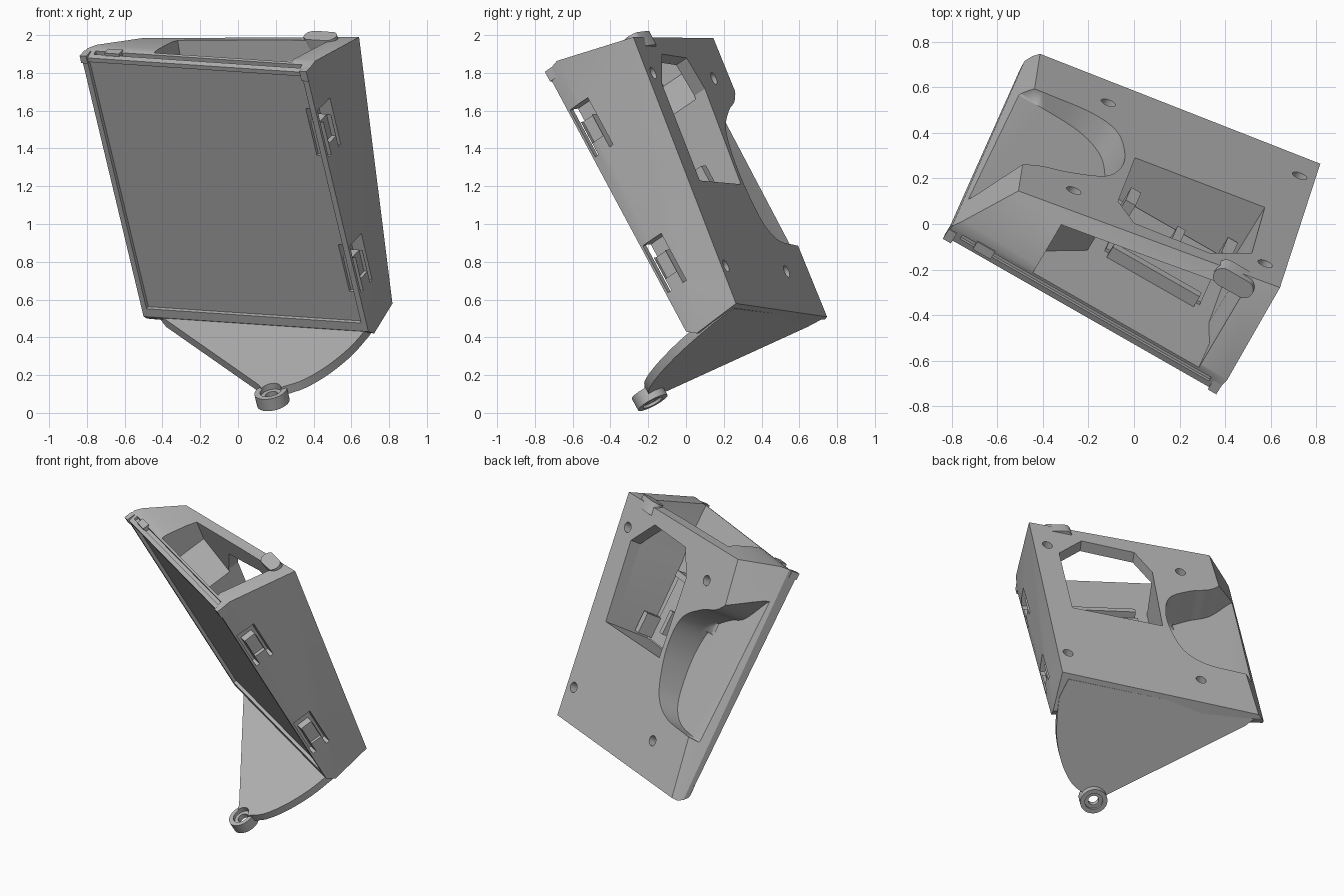
import bpy, bmesh, math
from mathutils import Vector, Matrix

if "Cube" in bpy.data.objects:
    bpy.data.objects.remove(bpy.data.objects["Cube"])

# Tilted frame of the housing: x along width, y towards the back, z up the panel
U = Vector((0.867, -0.495, -0.058)).normalized()
V = Vector((-0.201, -0.465, 0.862))
V = (V - U * V.dot(U)).normalized()
B = V.cross(U)
FRAME = Matrix((U, B, V)).transposed().to_4x4()
FRAME.translation = (-0.50, 0.68, 0.51)

grey = bpy.data.materials.new("plain_grey")
grey.use_nodes = True
grey.diffuse_color = (0.45, 0.45, 0.45, 1)
grey.node_tree.nodes["Principled BSDF"].inputs["Base Color"].default_value = (0.45, 0.45, 0.45, 1)


def make(name, bm):
    bmesh.ops.recalc_face_normals(bm, faces=bm.faces)
    mesh = bpy.data.meshes.new(name)
    bm.to_mesh(mesh)
    bm.free()
    mesh.materials.append(grey)
    ob = bpy.data.objects.new(name, mesh)
    bpy.context.collection.objects.link(ob)
    ob.matrix_world = FRAME
    return ob


def hull(name, points):
    bm = bmesh.new()
    for p in points:
        bm.verts.new(p)
    bmesh.ops.convex_hull(bm, input=bm.verts[:])
    bmesh.ops.dissolve_limit(bm, angle_limit=0.01, verts=bm.verts, edges=bm.edges)
    return make(name, bm)


def prism(name, outline, near, far, fillet=0, plane="xz"):
    """Extrude an outline; near and far are functions of the outline point."""
    def place(a, b, f):
        d = f(a, b) if callable(f) else f
        return (a, d, b) if plane == "xz" else (a, b, d)
    bm = bmesh.new()
    lo = [bm.verts.new(place(a, b, near)) for a, b in outline]
    hi = [bm.verts.new(place(a, b, far)) for a, b in outline]
    floor = bm.faces.new(lo)
    bm.faces.new(hi[::-1])
    n = len(lo)
    for i in range(n):
        j = (i + 1) % n
        bm.faces.new((lo[i], hi[i], hi[j], lo[j]))
    if fillet:
        bmesh.ops.bevel(bm, geom=floor.edges[:], offset=fillet, segments=4,
                        profile=0.5, affect='EDGES')
    return make(name, bm)


def box(name, x, y, z):
    return prism(name, [(x[0], z[0]), (x[1], z[0]), (x[1], z[1]), (x[0], z[1])], y[0], y[1])


def circle(cx, cy, r, n=24):
    return [(cx + r * math.cos(math.tau * i / n), cy + r * math.sin(math.tau * i / n))
            for i in range(n)]


def spline(pts, steps=5):
    """Smooth curve through the points."""
    p = [Vector(q) for q in pts]
    p = [2 * p[0] - p[1]] + p + [2 * p[-1] - p[-2]]
    out = []
    for a, b, c, d in zip(p, p[1:], p[2:], p[3:]):
        for k in range(steps):
            t = k / steps
            q = 0.5 * (2 * b + (c - a) * t + (2 * a - 5 * b + 4 * c - d) * t * t
                       + (3 * b - a - 3 * c + d) * t ** 3)
            out.append(tuple(q))
    return out + [tuple(p[-2])]


def combine(ob, others, operation):
    for other in others:
        other.hide_render = True
        mod = ob.modifiers.new("cut", 'BOOLEAN')
        mod.operation, mod.solver, mod.object = operation, 'EXACT', other
        bpy.context.view_layer.update()
        deps = bpy.context.evaluated_depsgraph_get()
        mesh = bpy.data.meshes.new_from_object(ob.evaluated_get(deps))
        ob.modifiers.clear()
        ob.data = mesh
        bpy.data.objects.remove(other)


def back(x, z):
    return 0.088 + 0.18 * x + 0.148 * z


# Wedge-shaped housing
housing = hull("housing", [
    (0, 0, 0), (1.373, 0, 0), (1.373, 0, 1.59), (0, 0, 1.59),
    (0, 0.03, -0.03), (0.02, 0.06, -0.05), (1.373, 0.05, -0.04),
    (1.385, 0.09, 1.61), (0, 0.07, 1.605), (0.03, 0.12, 1.6),
    (0.043, back(0.043, -0.05), -0.05), (1.344, back(1.344, -0.02), -0.02),
    (1.378, back(1.378, 1.484), 1.484), (0.173, back(0.173, 1.52), 1.52)])

cutters = []
# Shallow front panel inset inside its raised rim
cutters.append(box("panel_inset", (0.03, 1.34), (-0.1, 0.022), (0.05, 1.565)))
# Inner chamber, open at the top
cutters.append(prism("chamber", [
    (0.59, 0.68), (1.19, 0.68), (1.21, 1.22), (1.25, 1.38), (1.25, 1.8),
    (0.41, 1.8), (0.41, 1.4), (0.59, 1.2)], 0.07, lambda x, z: back(x, z) - 0.075))
# Window through the back wall
cutters.append(prism("window", [
    (0.59, 0.68), (1.19, 0.68), (1.21, 1.225), (1.04, 1.4), (0.69, 1.39), (0.59, 1.22)], 0.2, 0.9))
# Rounded hand scoop on the left of the back
scoop = spline([(0.115, 0.352), (0.33, 0.37), (0.46, 0.45), (0.525, 0.6), (0.552, 0.8),
                (0.505, 0.99), (0.35, 1.105), (0.194, 1.175), (0.04, 1.345)])
cutters.append(prism("scoop", [(-0.3, 0.34)] + scoop + [(-0.3, 1.7)], 0.09, 0.9, fillet=0.05))
# Screw holes
for x in (0.395, 1.28):
    for z in (0.195, 1.285):
        w = back(x, z)
        cutters.append(prism("screw_hole", circle(x, z, 0.033), w - 0.1, w + 0.1))
# U-shaped snap slots on the right side, leaving a tongue
for z in (0.23, 1.063):
    cutters.append(prism("snap_slot", [
        (0.015, z), (0.04, z), (0.04, z + 0.2), (0.122, z + 0.2), (0.122, z),
        (0.147, z), (0.147, z + 0.288), (0.015, z + 0.288)], 1.3, 1.5))
    ob = cutters[-1]
    for v in ob.data.vertices:
        y, x, z2 = v.co
        v.co = (x, y, z2)
    ob.data.flip_normals()
    # Tongue face sits slightly below the side
    cutters.append(box("tongue_relief", (1.355, 1.5), (0.042, 0.12), (z + 0.07, z + 0.21)))
# Narrow groove behind the top rim
cutters.append(box("rim_groove", (0.06, 1.32), (0.03, 0.055), (1.58, 1.7)))
combine(housing, cutters, 'DIFFERENCE')


# Triangular foot plate running forward from the base
def under(x, y):
    return -0.055 + 0.1 * y


right_edge = spline([(1.345, 0.03), (1.33, -0.13), (1.28, -0.3), (1.2, -0.44), (1.1, -0.52)], 4)
foot = prism("foot_plate", [(0.06, 0.06), (1.3, 0.28), (1.345, 0.15)] + right_edge
             + [(1.0, -0.55), (0.955, -0.51), (0.125, 0.0)],
             under, lambda x, y: under(x, y) + 0.05, plane="xy")
cx, cy = 1.046, -0.547
eyelet = prism("eyelet", circle(cx, cy, 0.088, 32), -0.14, -0.068, plane="xy")
combine(foot, [eyelet], 'UNION')
combine(foot, [prism("bolt_hole", circle(cx, cy, 0.034), -0.3, 0.1, plane="xy"),
               prism("top_counterbore", circle(cx, cy, 0.058), -0.09, 0.1, plane="xy"),
               prism("lower_counterbore", circle(cx, cy, 0.058), -0.3, -0.125, plane="xy")],
        'DIFFERENCE')

# Rounded latch knob on the top edge
pill = [(x + (0.05 if abs(a) < 0.25 * math.tau else -0.05), y)
        for a, (x, y) in ((math.remainder(math.tau * i / 24, math.tau), c)
                          for i, c in enumerate(circle(1.19, 0.48, 0.046)))]
knob = prism("latch_knob", pill, 1.44, 1.524, plane="xy")

# Small tabs on the top rim
tabs = [box("rim_tab", (0.13, 0.22), (0.025, 0.07), (1.56, 1.612)),
        box("rim_corner_right", (1.335, 1.378), (-0.008, 0.05), (1.54, 1.6)),
        box("rim_corner_left", (-0.005, 0.035), (-0.008, 0.05), (1.56, 1.605))]

# Holder rails on the chamber floor
rails = [box("rail_left", (0.64, 0.69), (0.06, 0.19), (0.74, 0.86)),
         box("rail_right", (1.12, 1.17), (0.06, 0.19), (0.70, 0.84)),
         box("rail_middle", (0.90, 0.94), (0.06, 0.16), (0.78, 0.94)),
         box("rail_top", (0.68, 1.12), (0.06, 0.13), (1.13, 1.17)),
         box("holder_pad", (0.66, 1.14), (0.06, 0.085), (0.69, 1.13))]

# Shading
for ob in [housing, foot, knob] + tabs + rails:
    bpy.ops.object.select_all(action='DESELECT')
    ob.select_set(True)
    bpy.context.view_layer.objects.active = ob
    bpy.ops.object.shade_smooth_by_angle(angle=math.radians(30))
